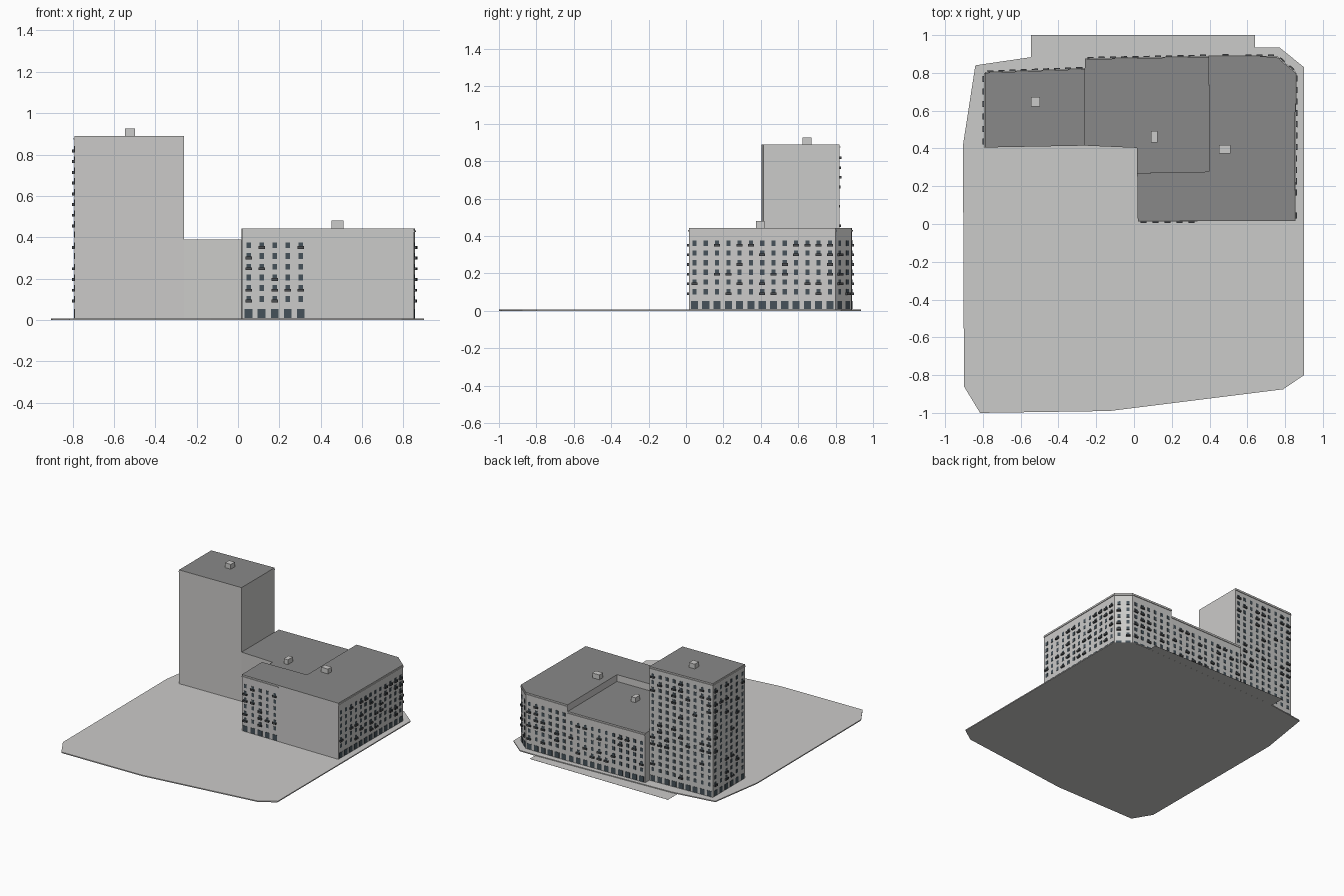
import bpy, bmesh, random
from mathutils import Vector

if "Cube" in bpy.data.objects:
    bpy.data.objects.remove(bpy.data.objects["Cube"])

random.seed(4)


def material(name, rgb):
    m = bpy.data.materials.new(name)
    m.diffuse_color = (*rgb, 1)
    m.use_nodes = True
    m.node_tree.nodes["Principled BSDF"].inputs["Base Color"].default_value = m.diffuse_color
    return m


WALL = material("light grey wall", (0.6, 0.595, 0.585))
ROOF = material("dark grey roof", (0.25, 0.25, 0.247))
GLASS = material("slate window", (0.06, 0.083, 0.1))
RAIL = material("dark railing", (0.07, 0.075, 0.08))


def finish(name, bm, *mats):
    me = bpy.data.meshes.new(name)
    bm.to_mesh(me)
    bm.free()
    for m in mats:
        me.materials.append(m)
    ob = bpy.data.objects.new(name, me)
    bpy.context.collection.objects.link(ob)
    return ob


def prism(name, outline, z0, z1, wall=WALL, top=None):
    """Extruded outline; the upward face takes the roof material."""
    bm = bmesh.new()
    base = bm.faces.new([bm.verts.new((x, y, z0)) for x, y in outline])
    ext = bmesh.ops.extrude_face_region(bm, geom=[base])
    for v in ext["geom"]:
        if isinstance(v, bmesh.types.BMVert):
            v.co.z = z1
    bmesh.ops.recalc_face_normals(bm, faces=bm.faces)
    for f in bm.faces:
        f.material_index = 1 if top and f.normal.z > 0.5 else 0
    return finish(name, bm, wall, *([top] if top else []))


def box(name, x, y, z0, sx, sy, sz):
    hx, hy = sx / 2, sy / 2
    prism(name, [(x - hx, y - hy), (x + hx, y - hy), (x + hx, y + hy), (x - hx, y + hy)], z0, z0 + sz)


def facade(name, a, b, cols, rows, roof, ends=0.0):
    """Windows, shopfronts, balconies and a cornice on the wall from a to b (outside on the right)."""
    a, b = Vector((*a, 0)), Vector((*b, 0))
    along = (b - a).normalized()
    out = Vector((along.y, -along.x, 0))
    length = (b - a).length
    up = Vector((0, 0, 1))
    panes, rails, ledge = bmesh.new(), bmesh.new(), bmesh.new()

    def slab(bm, u0, u1, d0, d1, z0, z1):
        p = [[[bm.verts.new(a + along * u + out * d + up * z) for z in (z0, z1)]
              for d in (d0, d1)] for u in (u0, u1)]
        quads = ((p[0][0][0], p[0][0][1], p[0][1][1], p[0][1][0]),
                 (p[1][0][0], p[1][1][0], p[1][1][1], p[1][0][1]),
                 (p[0][1][0], p[0][1][1], p[1][1][1], p[1][1][0]),
                 (p[0][0][0], p[1][0][0], p[1][0][1], p[0][0][1]),
                 (p[0][0][0], p[0][1][0], p[1][1][0], p[1][0][0]),
                 (p[0][0][1], p[1][0][1], p[1][1][1], p[0][1][1]))
        for q in quads:
            bm.faces.new(q)

    step = length / cols
    for c in range(cols):
        u = (c + 0.5) * step
        # tall ground floor opening
        slab(panes, u - 0.019, u + 0.019, -0.001, 0.002, 0.01, 0.053)
        for r in range(rows):
            z = 0.102 + r * 0.0518
            slab(panes, u - 0.011, u + 0.011, -0.001, 0.002, z - 0.014, z + 0.014)
            if random.random() < 0.3:
                # balcony: floor, front rail, side rails
                zb = z - 0.017
                slab(rails, u - 0.016, u + 0.016, 0, 0.012, zb, zb + 0.003)
                slab(rails, u - 0.016, u + 0.016, 0.0105, 0.012, zb, zb + 0.014)
                for s in (-0.016, 0.0145):
                    slab(rails, u + s, u + s + 0.0015, 0, 0.012, zb, zb + 0.014)
    slab(ledge, 0, length, -0.001, 0.005, roof - 0.018, roof - 0.011)
    for part, bm, mat in (("windows", panes, GLASS), ("balconies", rails, RAIL), ("cornice", ledge, WALL)):
        bmesh.ops.recalc_face_normals(bm, faces=bm.faces)
        finish(name + "_" + part, bm, mat)


# Ground plate and the thin pavement strip behind it
prism("ground_plate", [(-0.905, 0.42), (-0.905, 0.3), (-0.9, -0.86), (-0.815, -1.0), (-0.13, -0.99),
                       (0.79, -0.875), (0.9, -0.8), (0.9, 0.83), (0.77, 0.935), (0.64, 0.935),
                       (-0.5, 0.89), (-0.84, 0.84)], 0, 0.008)
prism("pavement_strip", [(-0.545, 0.86), (0.64, 0.86), (0.64, 1.0), (-0.545, 1.0)], 0.0005, 0.0015)

# Three building blocks
prism("tower_block", [(-0.79, 0.405), (-0.26, 0.415), (-0.26, 0.82), (-0.79, 0.8)], 0.004, 0.89, WALL, ROOF)
prism("middle_block", [(-0.26, 0.415), (0.015, 0.403), (0.015, 0.27), (0.398, 0.277),
                       (0.395, 0.885), (-0.26, 0.872)], 0.004, 0.39, WALL, ROOF)
prism("corner_block", [(0.02, 0.018), (0.85, 0.015), (0.855, 0.8), (0.755, 0.885),
                       (0.395, 0.888), (0.398, 0.277), (0.017, 0.27)], 0.004, 0.443, WALL, ROOF)

# Rooftop housings
box("tower_roof_housing", -0.522, 0.647, 0.89, 0.048, 0.05, 0.037)
box("middle_roof_housing", 0.108, 0.462, 0.39, 0.035, 0.06, 0.037)
box("corner_roof_housing", 0.481, 0.396, 0.443, 0.06, 0.045, 0.037)

# Street facades
for name, a, b, cols, rows, roof in (
        ("corner_front", (0.02, 0.018), (0.335, 0.017), 5, 6, 0.443),
        ("corner_right", (0.85, 0.015), (0.855, 0.8), 13, 6, 0.443),
        ("corner_chamfer", (0.855, 0.8), (0.755, 0.885), 2, 6, 0.443),
        ("corner_back", (0.755, 0.885), (0.395, 0.888), 6, 6, 0.443),
        ("middle_back", (0.395, 0.885), (-0.26, 0.872), 11, 5, 0.39),
        ("tower_back", (-0.26, 0.82), (-0.79, 0.8), 9, 15, 0.89),
        ("tower_left", (-0.79, 0.8), (-0.79, 0.405), 6, 15, 0.89)):
    facade(name, a, b, cols, rows, roof)
